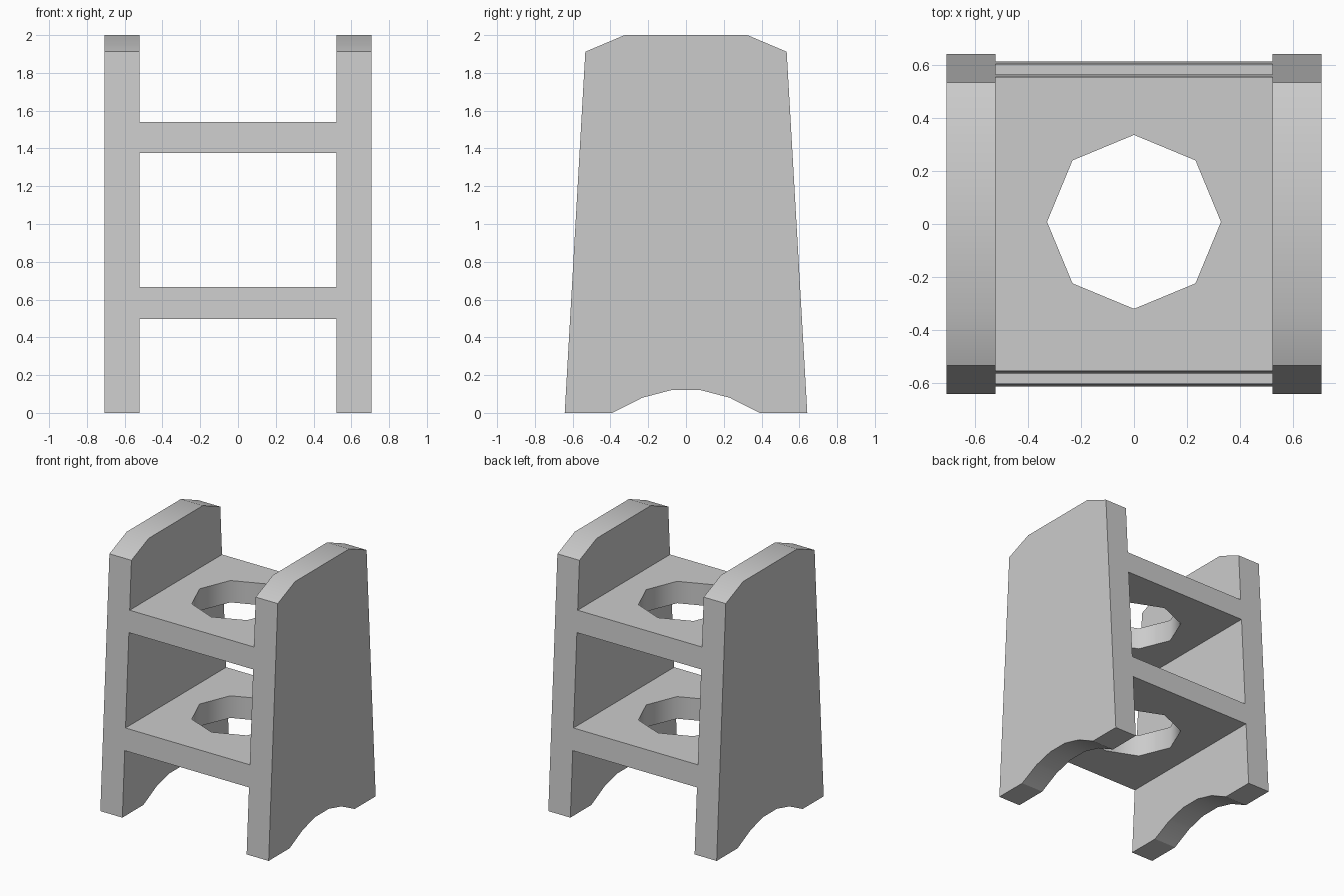
import bpy, bmesh, math

if "Cube" in bpy.data.objects:
    bpy.data.objects.remove(bpy.data.objects["Cube"])

INNER, OUTER = 0.522, 0.707      # side panel thickness range in x
BASE_Y, SHOULDER_Y, SHOULDER_Z = 0.642, 0.533, 1.912


def half_depth(z):
    """Half depth of the tapered side panel at height z."""
    return BASE_Y + (SHOULDER_Y - BASE_Y) * z / SHOULDER_Z


def extrude_profile(name, profile, x0, x1, smooth=()):
    """Extrude a (y, z) outline along x; smooth lists the rim faces to shade smooth."""
    bm = bmesh.new()
    a = [bm.verts.new((x0, y, z)) for y, z in profile]
    b = [bm.verts.new((x1, y, z)) for y, z in profile]
    bm.faces.new(a[::-1])
    bm.faces.new(b)
    n = len(profile)
    for i in range(n):
        j = (i + 1) % n
        face = bm.faces.new((a[i], a[j], b[j], b[i]))
        face.smooth = i in smooth
    bmesh.ops.recalc_face_normals(bm, faces=bm.faces[:])
    mesh = bpy.data.meshes.new(name)
    bm.to_mesh(mesh)
    bm.free()
    obj = bpy.data.objects.new(name, mesh)
    bpy.context.collection.objects.link(obj)
    return obj


# Side panels: tapered, chamfered top, arched foot cut-out, mirrored
half = [(0.08, 0.12), (0.232, 0.08), (0.39, 0), (BASE_Y, 0),
        (SHOULDER_Y, SHOULDER_Z), (0.325, 2.0)]
profile = half + [(-y, z) for y, z in reversed(half)]
panels = extrude_profile("side_panels", profile, INNER, OUTER,
                         smooth={0, 1, 9, 10, 11, 4, 5, 6})
panels.modifiers.new("Mirror", 'MIRROR').use_axis[0] = True

# Octagonal cutter passing through both shelves
bpy.ops.mesh.primitive_cylinder_add(vertices=8, radius=0.328, depth=1.6,
                                    location=(0, 0.008, 1.0))
cutter = bpy.context.object
cutter.name = "hole_cutter"
for face in cutter.data.polygons:
    face.use_smooth = abs(face.normal.z) < 0.5
cutter.hide_render = True
cutter.display_type = 'WIRE'

# Shelves: ends follow the taper of the panels, each with an octagonal hole
for name, z0, z1 in (("lower_shelf", 0.498, 0.666), ("upper_shelf", 1.375, 1.541)):
    y0, y1 = half_depth(z0), half_depth(z1)
    shelf = extrude_profile(name, [(-y0, z0), (y0, z0), (y1, z1), (-y1, z1)],
                            -INNER, INNER)
    cut = shelf.modifiers.new("Hole", 'BOOLEAN')
    cut.operation = 'DIFFERENCE'
    cut.solver = 'EXACT'
    cut.object = cutter
